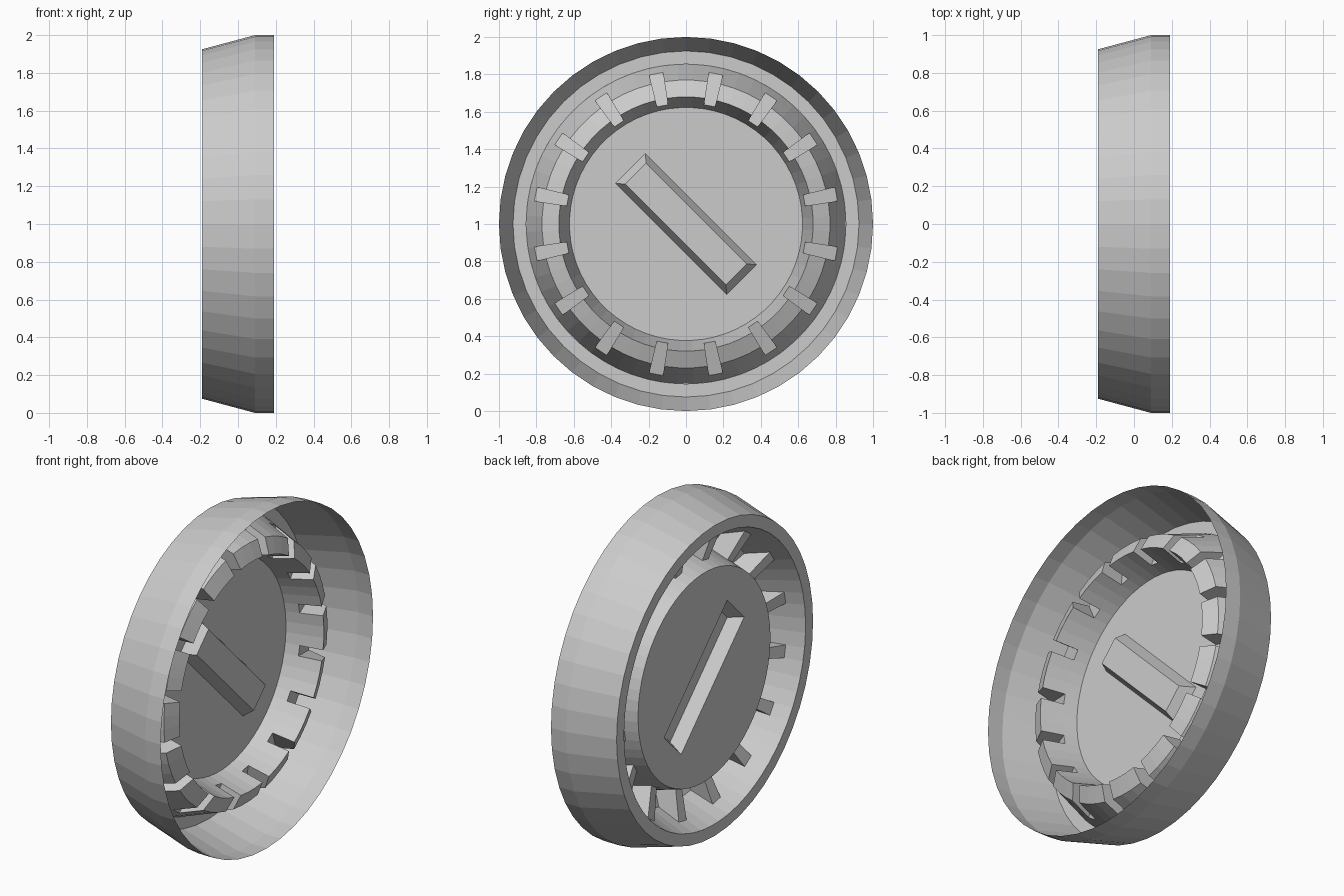
import bpy, bmesh, math
from math import radians

if "Cube" in bpy.data.objects:
    bpy.data.objects.remove(bpy.data.objects["Cube"])

CZ = 1.0            # height of the axis, which runs along x


def vert(bm, r, x, a):
    return bm.verts.new((x, r * math.cos(a), CZ + r * math.sin(a)))


def finish(bm, name):
    bmesh.ops.recalc_face_normals(bm, faces=bm.faces[:])
    me = bpy.data.meshes.new(name)
    bm.to_mesh(me)
    bm.free()
    ob = bpy.data.objects.new(name, me)
    bpy.context.collection.objects.link(ob)
    return ob


# Outer rim: tapered shell with a flat annular lip at the back
bm = bmesh.new()
profile = [(1.0, 0.19), (1.0, 0.09), (0.925, -0.19), (0.855, -0.19)]
N = 48
cols = [[vert(bm, r, x, 2 * math.pi * i / N) for r, x in profile] for i in range(N)]
for i in range(N):
    a, b = cols[i], cols[(i + 1) % N]
    for k in range(len(profile) - 1):
        bm.faces.new((a[k], a[k + 1], b[k + 1], b[k]))
finish(bm, "outer_rim")

# Raised ring with 16 radial slots
bm = bmesh.new()
ridge = [(0.855, -0.19), (0.82, -0.09), (0.77, 0.05),
         (0.68, 0.09), (0.645, -0.04), (0.623, -0.12)]
angles = [radians(11.25 + 22.5 * i + d)
          for i in range(16) for d in (-2.6, 2.6, 8.4, 14.1)]
cols = [[vert(bm, r, x, a) for r, x in ridge] for a in angles]
for i, a in enumerate(cols):
    b = cols[(i + 1) % len(cols)]
    slot = i % 4 == 0
    path = (0, 1, 4, 5) if slot else range(6)
    path = list(path)
    for p, q in zip(path, path[1:]):
        bm.faces.new((a[p], a[q], b[q], b[p]))
    if slot:                       # slot side walls
        for c in (a, b):
            bm.faces.new((c[1], c[2], c[3], c[4]))
finish(bm, "slotted_ring")

# Centre disc with a hollow diagonal bar pressed out of it
bm = bmesh.new()
disc = [vert(bm, 0.623, -0.12, a) for a in angles]


def bar_loop(half_len, half_wid, x):
    s = math.sqrt(0.5)
    return [bm.verts.new((x, s * (u + v), CZ + s * (v - u)))
            for u, v in ((half_len, half_wid), (-half_len, half_wid),
                         (-half_len, -half_wid), (half_len, -half_wid))]


base = bar_loop(0.42, 0.113, -0.12)
top = bar_loop(0.38, 0.078, -0.045)
edges = [bm.edges.new((l[i], l[(i + 1) % len(l)]))
         for l in (disc, base) for i in range(len(l))]
bmesh.ops.triangle_fill(bm, edges=edges, use_beauty=True, use_dissolve=False,
                        normal=(1, 0, 0))
for i in range(4):
    j = (i + 1) % 4
    bm.faces.new((base[i], base[j], top[j], top[i]))
bm.faces.new(top)
finish(bm, "centre_disc")
